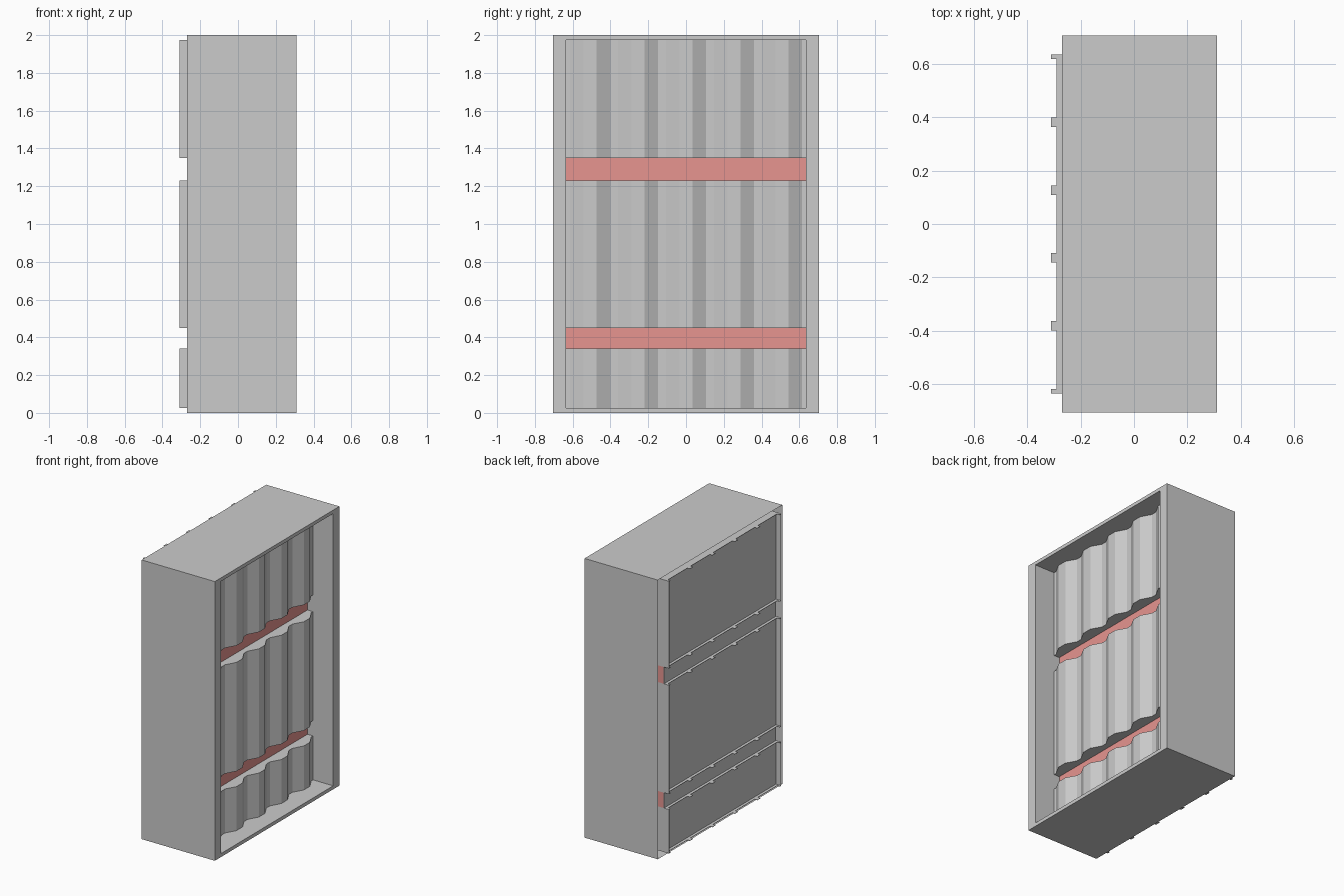
import bpy, bmesh

if "Cube" in bpy.data.objects:
    bpy.data.objects.remove(bpy.data.objects["Cube"])

HY = 0.635            # half width of the opening
BACK = -0.27
SECTIONS = [(0.025, 0.34), (0.45, 1.23), (1.35, 1.975)]
GAPS = [(0.34, 0.45), (1.23, 1.35)]


def finish(name, bm, mat=None):
    bmesh.ops.recalc_face_normals(bm, faces=bm.faces)
    me = bpy.data.meshes.new(name)
    bm.to_mesh(me)
    bm.free()
    ob = bpy.data.objects.new(name, me)
    bpy.context.collection.objects.link(ob)
    if mat:
        me.materials.append(mat)
    return ob


def prism(name, pts, z0, z1, mat=None):
    bm = bmesh.new()
    f = bm.faces.new([bm.verts.new((x, y, z0)) for x, y in pts])
    r = bmesh.ops.extrude_face_region(bm, geom=[f])
    vs = [v for v in r["geom"] if isinstance(v, bmesh.types.BMVert)]
    bmesh.ops.translate(bm, verts=vs, vec=(0, 0, z1 - z0))
    return finish(name, bm, mat)


def box(name, x, y, z, mat=None):
    return prism(name, [(x[0], y[0]), (x[1], y[0]), (x[1], y[1]), (x[0], y[1])], *z, mat)


# Outer casing: open back, rim at the front, short return into the opening
bm = bmesh.new()
loops = []
for x, hy, z0, z1 in [(BACK, 0.705, 0, 2), (0.31, 0.705, 0, 2),
                      (0.31, HY, 0.025, 1.975), (0.1, HY, 0.025, 1.975)]:
    loops.append([bm.verts.new((x, y, z)) for y, z in
                  [(-hy, z0), (hy, z0), (hy, z1), (-hy, z1)]])
for a, b in zip(loops, loops[1:]):
    for i in range(4):
        j = (i + 1) % 4
        bm.faces.new((a[i], a[j], b[j], b[i]))
finish("casing", bm)

# Corrugated front profile: valleys at the ribs, ridges between them
P = 2 * HY / 5
wave = [(0.15, -HY)]
for k in range(5):
    y = -HY + k * P
    wave += [(0.15, y + 0.02), (0.19, y + P / 2 - 0.035),
             (0.19, y + P / 2 + 0.035), (0.15, y + P - 0.02)]
wave.append((0.15, HY))

# Comb-shaped rear edge profile with a tooth at each rib
comb = [(BACK, HY), (BACK, -HY)]
for k in range(6):
    y = -HY + k * P
    a, b = max(y - 0.018, -HY), min(y + 0.018, HY)
    comb += [(-0.29, a), (-0.31, a), (-0.31, b), (-0.29, b)]

for n, (z0, z1) in enumerate(SECTIONS):
    prism(f"corrugated_panel_{n}", wave + [(BACK + 0.004, HY), (BACK + 0.004, -HY)], z0, z1)
    # thin rear edge lips and end flanges
    prism(f"rear_lip_top_{n}", comb, z1 - 0.003, z1)
    prism(f"rear_lip_bottom_{n}", comb, z0, z0 + 0.003)
    for s in (-1, 1):
        box(f"rear_flange_{n}_{s}", (-0.31, BACK), sorted((s * HY, s * (HY - 0.003))), (z0, z1))

# Flat back sheet
box("back_sheet", (BACK, BACK + 0.004), (-HY, HY), (0.025, 1.975))

# Red bands in the gaps
red = bpy.data.materials.new("red")
red.diffuse_color = (0.8, 0.3, 0.28, 1)
red.use_nodes = True
red.node_tree.nodes["Principled BSDF"].inputs["Base Color"].default_value = red.diffuse_color
for n, g in enumerate(GAPS):
    box(f"red_band_{n}", (BACK + 0.004, 0.106), (-HY, HY), g, red)
